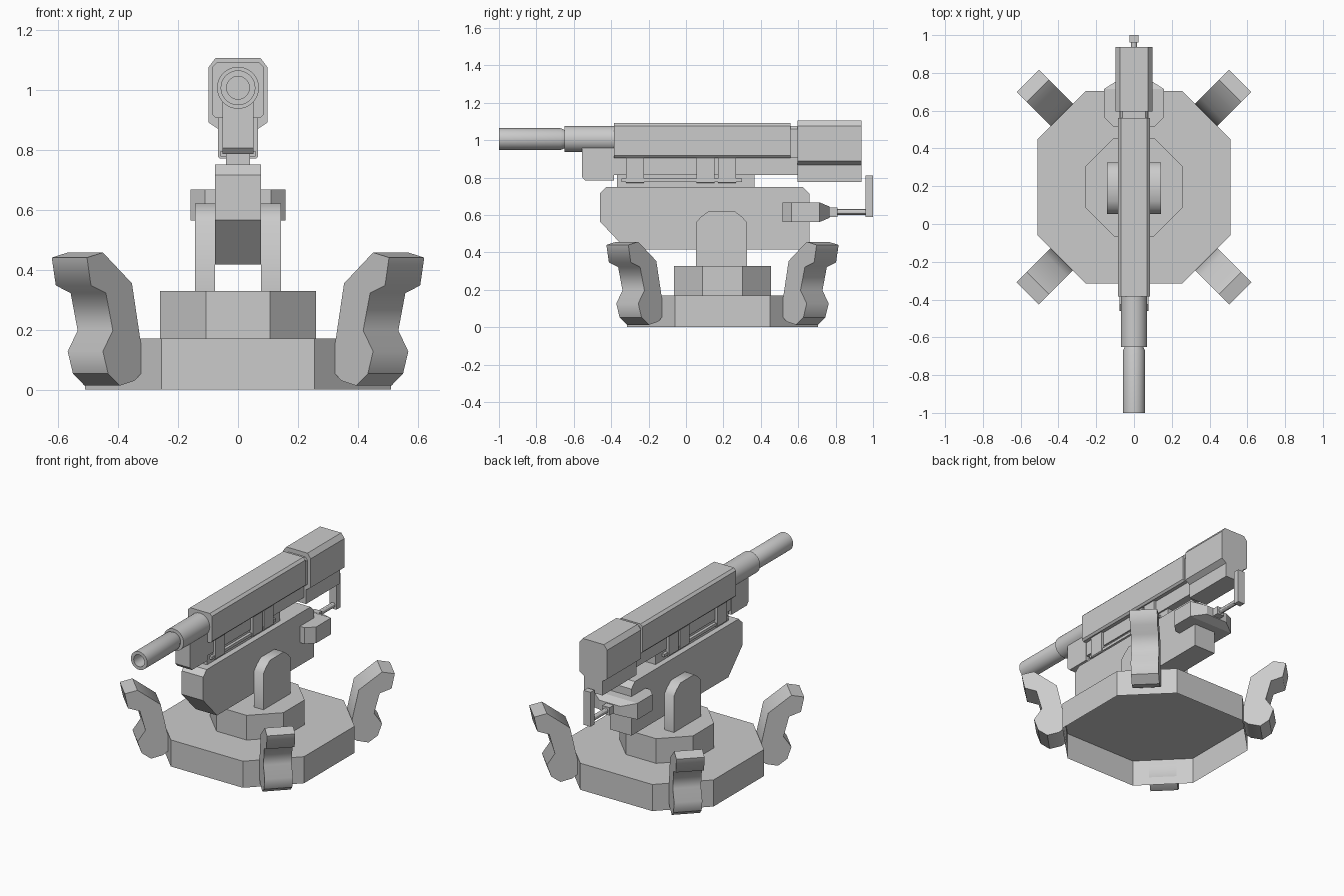
import bpy, bmesh, math
from mathutils import Matrix, Vector

if "Cube" in bpy.data.objects:
    bpy.data.objects.remove(bpy.data.objects["Cube"])

CENTRE_Y = 0.195


def finish(name, bm, angle=None):
    bmesh.ops.recalc_face_normals(bm, faces=bm.faces)
    me = bpy.data.meshes.new(name)
    bm.to_mesh(me)
    bm.free()
    ob = bpy.data.objects.new(name, me)
    bpy.context.collection.objects.link(ob)
    if angle:
        bpy.ops.object.select_all(action='DESELECT')
        ob.select_set(True)
        bpy.context.view_layer.objects.active = ob
        bpy.ops.object.shade_smooth_by_angle(angle=math.radians(angle))
    return ob


def prism(name, pts, lo, hi, axis, angle=None, open_bottom=False, sharp=None):
    """Extrude a 2D profile along an axis: x takes (y,z), y takes (x,z), z takes (x,y)."""
    place = {'x': lambda a, b, t: (t, a, b),
             'y': lambda a, b, t: (a, t, b),
             'z': lambda a, b, t: (a, b, t)}[axis]
    bm = bmesh.new()
    rings = [[bm.verts.new(place(a, b, t)) for a, b in pts] for t in (lo, hi)]
    for r in rings[1:] if open_bottom else rings:
        bm.faces.new(r)
    n = len(pts)
    for i in range(n):
        j = (i + 1) % n
        bm.faces.new((rings[0][i], rings[0][j], rings[1][j], rings[1][i]))
    if sharp:  # smooth everything but the caps and the listed corners
        for f in bm.faces:
            f.smooth = True
        for r in rings:
            for i in range(n):
                bm.edges.get((r[i], r[(i + 1) % n])).smooth = False
        for i in sharp:
            bm.edges.get((rings[0][i], rings[1][i])).smooth = False
    return finish(name, bm, angle)


def box(name, x0, x1, y0, y1, z0, z1):
    return prism(name, [(x0, y0), (x1, y0), (x1, y1), (x0, y1)], z0, z1, 'z')


def octagon(name, h, f, z0, z1, open_bottom=False):
    pts = [(-f, -h), (f, -h), (h, -f), (h, f), (f, h), (-f, h), (-h, f), (-h, -f)]
    return prism(name, [(x, y + CENTRE_Y) for x, y in pts], z0, z1, 'z',
                 open_bottom=open_bottom)


def mirrored(half):
    """Complete a right-hand profile across x = 0."""
    return half + [(-x, z) for x, z in reversed(half)]


def lathe(name, prof, z, seg=32):
    """Revolve (radius, y) points around a line along y at height z."""
    bm = bmesh.new()
    rings = []
    for r, y in prof:
        count = seg if r else 1
        rings.append([bm.verts.new((r * math.cos(2 * math.pi * k / seg), y,
                                    z + r * math.sin(2 * math.pi * k / seg)))
                      for k in range(count)])
    for a, b in zip(rings, rings[1:]):
        for k in range(seg):
            m = (k + 1) % seg
            if len(a) == 1:
                bm.faces.new((a[0], b[k], b[m]))
            elif len(b) == 1:
                bm.faces.new((a[k], a[m], b[0]))
            else:
                bm.faces.new((a[k], a[m], b[m], b[k]))
    return finish(name, bm, 30)


# Base, a shell open underneath, and turntable
octagon('base', 0.51, 0.255, 0, 0.17, open_bottom=True)
octagon('turntable', 0.26, 0.107, 0.17, 0.328)

# Four clawed feet on the diagonal faces, profile is (radius, height)
claw = [(0.54, 0.053), (0.57, 0.03), (0.64, 0.013), (0.695, 0.053), (0.72, 0.127),
        (0.673, 0.197), (0.706, 0.322), (0.776, 0.347), (0.795, 0.44), (0.72, 0.457),
        (0.583, 0.354), (0.54, 0.15)]
for i in range(4):
    leg = prism(f'foot_{i + 1}', claw, -0.083, 0.083, 'y', sharp=(2, 3, 8, 9))
    leg.data.transform(Matrix.Translation((0, CENTRE_Y, 0)) @
                       Matrix.Rotation(math.radians(45 + 90 * i), 4, 'Z'))

# Trunnion brackets
bracket = [(0.053, 0.328), (0.326, 0.328), (0.326, 0.56), (0.30, 0.59), (0.26, 0.62),
           (0.12, 0.62), (0.08, 0.59), (0.053, 0.56)]
for side, s in (('left', -1), ('right', 1)):
    prism(f'bracket_{side}', bracket, s * 0.077, s * 0.143, 'x', angle=50)

# Cradle and rail
cradle = [(-0.32, 0.417), (0.66, 0.417), (0.66, 0.715), (0.625, 0.75), (-0.425, 0.75),
          (-0.46, 0.715), (-0.46, 0.565)]
prism('cradle', cradle, -0.076, 0.076, 'x')
box('rail', -0.04, 0.04, -0.37, 0.365, 0.75, 0.815)

# Rear yoke, tapering back to the lever
yoke = [(-0.11, 0.517), (0.11, 0.517), (0.158, 0.565), (0.158, 0.715), (-0.158, 0.715),
        (-0.158, 0.565)]
prism('yoke', yoke, 0.563, 0.667, 'z')
bm = bmesh.new()
bmesh.ops.create_cube(bm, size=1)
for v in bm.verts:
    back = v.co.y > 0
    v.co = Vector((v.co.x * (0.15 if back else 0.316), 0.768 if back else 0.715,
                   0.615 + v.co.z * (0.06 if back else 0.104)))
finish('yoke_taper', bm)

# Lever and handle
box('lever_socket', -0.026, 0.026, 0.765, 0.81, 0.59, 0.64)
lathe('lever_rod', [(0, 0.80), (0.016, 0.80), (0.016, 0.965), (0, 0.965)], 0.615, 12)
box('lever_handle', -0.024, 0.024, 0.96, 1.0, 0.59, 0.81)

# Receiver
prism('receiver', mirrored([(0.07, 1.092), (0.085, 1.077), (0.085, 0.917), (0.074, 0.905)]),
      -0.385, 0.56, 'y')
box('receiver_lower', -0.05, 0.05, -0.385, 0.60, 0.815, 0.906)
prism('receiver_collar', mirrored([(0.06, 1.077), (0.075, 1.06), (0.075, 0.905)]),
      0.555, 0.60, 'y')
prism('breech_block', mirrored([(0.075, 1.105), (0.098, 1.075), (0.098, 0.89),
                                (0.065, 0.868), (0.065, 0.777)]), 0.595, 0.937, 'y')

# Barrel with bored muzzle
lathe('barrel_sleeve', [(0, -0.38), (0.07, -0.38), (0.07, -0.65), (0, -0.65)], 1.006)
lathe('barrel', [(0, -0.64), (0.045, -0.64), (0.058, -0.67), (0.058, -1.0), (0.038, -1.0),
                 (0.038, -0.8), (0, -0.8)], 1.006)
prism('fore_block', [(-0.385, 0.785), (-0.54, 0.785), (-0.557, 0.805), (-0.557, 0.97),
                     (-0.385, 0.97)], -0.052, 0.052, 'x')

# Side clamps and rods along the rail
for side, s in (('left', -1), ('right', 1)):
    for i, y in enumerate((-0.32, 0.057, 0.17)):
        prism(f'clamp_{side}_{i + 1}',
              [(s * 0.046, 0.905), (s * 0.066, 0.905), (s * 0.066, 0.775), (s * 0.06, 0.77),
               (s * 0.038, 0.77), (s * 0.038, 0.80), (s * 0.046, 0.80)], y, y + 0.096, 'y')
    box(f'rod_{side}', s * 0.04, s * 0.058, -0.345, 0.30, 0.777, 0.795)
